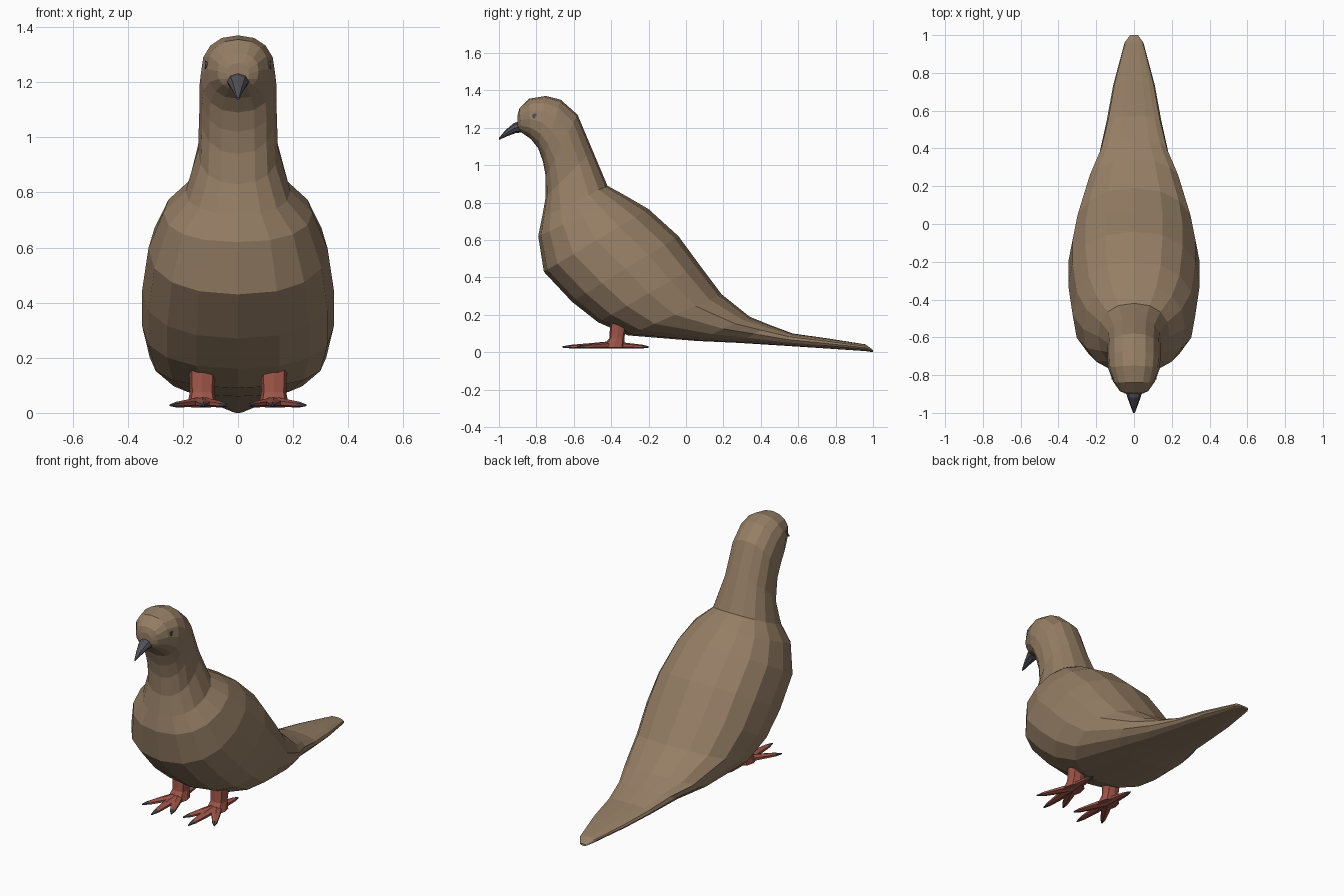
import bpy, bmesh, math
from mathutils import Vector

if "Cube" in bpy.data.objects:
    bpy.data.objects.remove(bpy.data.objects["Cube"])


def material(name, rgb):
    m = bpy.data.materials.new(name)
    m.diffuse_color = (*rgb, 1)
    m.use_nodes = True
    m.node_tree.nodes["Principled BSDF"].inputs["Base Color"].default_value = m.diffuse_color
    return m


BROWN = material("brown plumage", (0.30, 0.208, 0.13))
RED = material("red skin", (0.34, 0.09, 0.065))
GREY = material("dark grey horn", (0.08, 0.08, 0.095))


def loft(bm, rings, n, power=2.0, mats=None):
    """Skin rings given as (centre, side half-vector, up half-vector)."""
    def bend(v):
        return math.copysign(abs(v) ** (2 / power), v) if abs(v) > 1e-6 else 0
    rows = []
    for c, side, up in rings:
        row = []
        for i in range(n):
            a = 2 * math.pi * i / n
            row.append(bm.verts.new(c + side * bend(math.sin(a)) + up * bend(math.cos(a))))
        rows.append(row)
    for k in range(len(rows) - 1):
        for i in range(n):
            j = (i + 1) % n
            f = bm.faces.new((rows[k][i], rows[k][j], rows[k + 1][j], rows[k + 1][i]))
            f.material_index = mats[k] if mats else 0
    bm.faces.new(rows[0])
    bm.faces.new(rows[-1]).material_index = mats[-1] if mats else 0


def finish(bm, name, materials, mirror=False):
    bmesh.ops.recalc_face_normals(bm, faces=bm.faces)
    me = bpy.data.meshes.new(name)
    bm.to_mesh(me)
    bm.free()
    for m in materials:
        me.materials.append(m)
    ob = bpy.data.objects.new(name, me)
    bpy.context.collection.objects.link(ob)
    if mirror:
        ob.modifiers.new("mirror", 'MIRROR')
    return ob


def spans(table):
    """Rows of lower y, lower z, upper y, upper z, half width."""
    out = []
    for ly, lz, uy, uz, w in table:
        lo, hi = Vector((0, ly, lz)), Vector((0, uy, uz))
        out.append(((lo + hi) / 2, Vector((w, 0, 0)), (hi - lo) / 2))
    return out


# Body: head, neck, breast, back and tail in one skin
bm = bmesh.new()
loft(bm, spans([
    (-0.90, 1.19, -0.90, 1.27, 0.04),
    (-0.88, 1.175, -0.89, 1.305, 0.075),
    (-0.83, 1.14, -0.84, 1.355, 0.11),
    (-0.79, 1.09, -0.75, 1.37, 0.135),
    (-0.765, 1.02, -0.67, 1.35, 0.14),
    (-0.75, 0.94, -0.58, 1.27, 0.14),
    (-0.75, 0.83, -0.50, 1.08, 0.145),
    (-0.77, 0.72, -0.42, 0.89, 0.19),
    (-0.79, 0.62, -0.32, 0.835, 0.27),
    (-0.76, 0.43, -0.20, 0.765, 0.325),
    (-0.61, 0.27, -0.04, 0.62, 0.348),
    (-0.47, 0.16, 0.07, 0.47, 0.348),
    (-0.31, 0.09, 0.19, 0.31, 0.32),
    (0.06, 0.06, 0.34, 0.19, 0.25),
    (0.28, 0.05, 0.45, 0.145, 0.185),
    (0.52, 0.035, 0.57, 0.10, 0.145),
    (0.72, 0.022, 0.75, 0.075, 0.11),
    (0.96, 0.006, 0.96, 0.042, 0.05),
    (1.0, 0.0, 1.0, 0.012, 0.02)]), 16, 2.3)
finish(bm, "body", [BROWN])

# Beak
bm = bmesh.new()
loft(bm, spans([
    (-0.87, 1.175, -0.88, 1.238, 0.045),
    (-0.91, 1.172, -0.92, 1.225, 0.036),
    (-0.955, 1.155, -0.965, 1.188, 0.02),
    (-1.0, 1.135, -1.0, 1.145, 0.005)]), 8)
finish(bm, "beak", [GREY])

# Eyes: small flat discs on the sides of the head
bm = bmesh.new()
loft(bm, [(Vector((x, -0.808, 1.262)), Vector((0, 0.015, 0)), Vector((0, 0, 0.015)))
          for x in (0.110, 0.119)], 8)
finish(bm, "eyes", [GREY], True)

# Feet: leg stump plus three front toes and one back toe with claws
bm = bmesh.new()
loft(bm, [(Vector((0.13, y, z)), Vector((w, 0, 0)), Vector((0, d, 0)))
          for y, z, w, d in ((-0.36, 0.16, 0.048, 0.045),
                             (-0.37, 0.075, 0.045, 0.04),
                             (-0.39, 0.025, 0.055, 0.06))], 8, 3)
for tx, ty in ((0.04, -0.59), (0.125, -0.66), (0.245, -0.58), (0.14, -0.20)):
    start, tip = Vector((0.13, -0.39, 0.04)), Vector((tx, ty, 0.028))
    side = (tip - start).normalized().cross(Vector((0, 0, 1)))
    toe = []
    for t, w, h in ((0, 0.034, 0.02), (0.45, 0.027, 0.014),
                    (0.82, 0.017, 0.01), (1, 0.004, 0.004)):
        toe.append((start.lerp(tip, t), side * w, Vector((0, 0, h))))
    loft(bm, toe, 6, 2, (0, 0, 1))
finish(bm, "feet", [RED, GREY], True)
